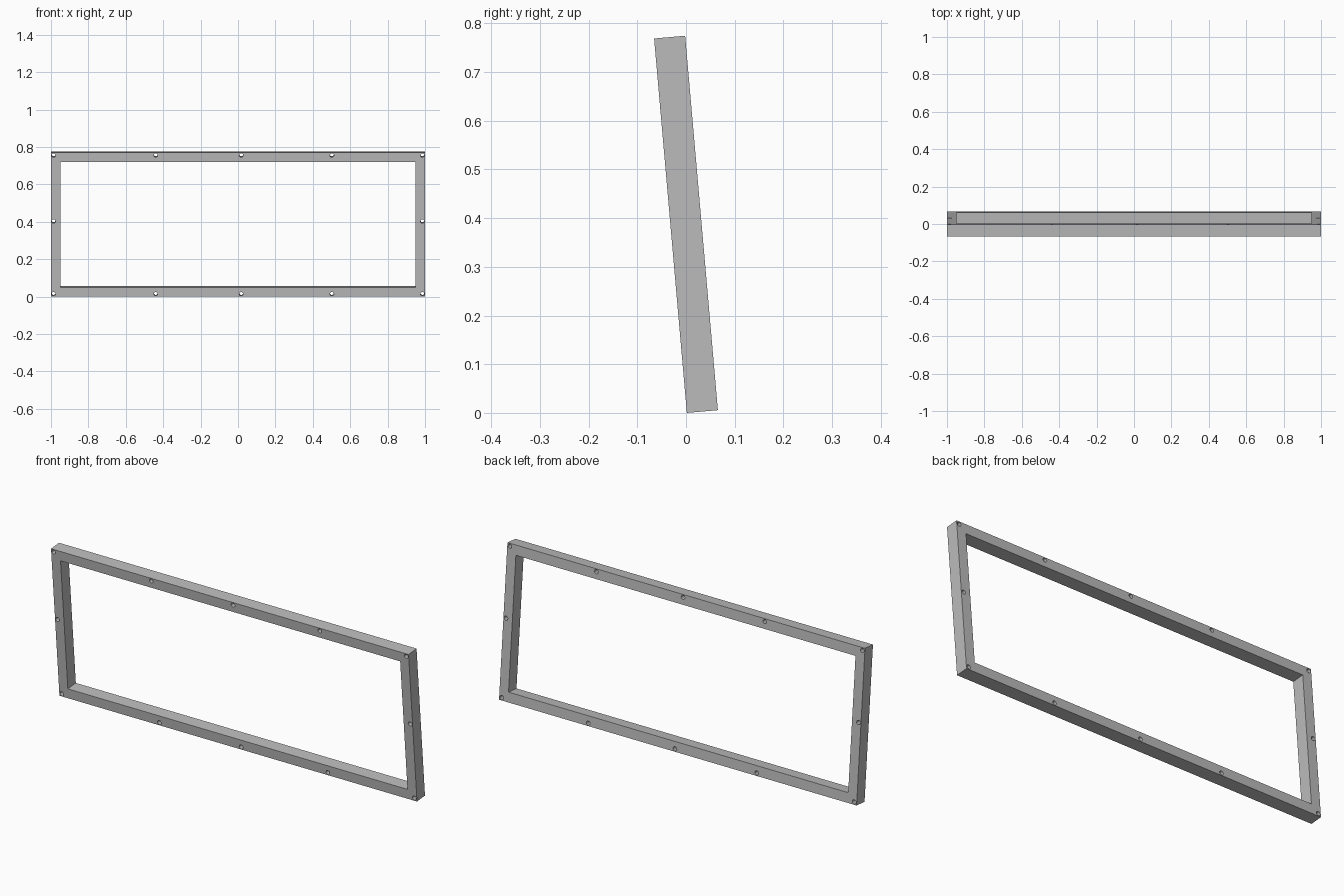
import bpy
from math import radians, sin, cos, pi

cube = bpy.data.objects.get("Cube")
if cube:
    bpy.data.objects.remove(cube, do_unlink=True)

WIDTH, HEIGHT, DEPTH = 2.0, 0.772, 0.064
RAIL = 0.05           # width of every rail
LEAN = radians(5)     # the frame leans forward
HOLE_R, MARGIN = 0.0105, 0.014

# Material
grey = bpy.data.materials.new("plain grey")
grey.use_nodes = True
colour = (0.5, 0.5, 0.5, 1)
grey.diffuse_color = colour
grey.node_tree.nodes["Principled BSDF"].inputs["Base Color"].default_value = colour

# Flat outline, extruded to the depth of the frame
curve = bpy.data.curves.new("frame", "CURVE")
curve.dimensions = "2D"
curve.fill_mode = "BOTH"
curve.extrude = DEPTH / 2


def loop(points):
    spline = curve.splines.new("POLY")
    spline.points.add(len(points) - 1)
    for p, (x, y) in zip(spline.points, points):
        p.co = (x, y, 0, 1)
    spline.use_cyclic_u = True


def rectangle(w, h):
    loop([(-w / 2, -h / 2), (w / 2, -h / 2), (w / 2, h / 2), (-w / 2, h / 2)])


def hole(x, y, sides=20):
    turns = [2 * pi * i / sides for i in range(sides)]
    loop([(x + HOLE_R * cos(t), y + HOLE_R * sin(t)) for t in turns])


rectangle(WIDTH, HEIGHT)
rectangle(WIDTH - 2 * RAIL, HEIGHT - 2 * RAIL)

# Screw holes along the top and bottom rails, and halfway up the sides
edge_x, edge_y = WIDTH / 2 - MARGIN, HEIGHT / 2 - MARGIN
for x in (-edge_x, -0.44, 0.017, 0.502, edge_x):
    for y in (-edge_y, edge_y):
        hole(x, y)
for x in (-edge_x, edge_x):
    hole(x, 0.018)

# Stand the frame up, leaning, on the ground
frame = bpy.data.objects.new("frame", curve)
bpy.context.collection.objects.link(frame)
frame.rotation_euler.x = radians(90) + LEAN
frame.location.z = (HEIGHT * cos(LEAN) + DEPTH * sin(LEAN)) / 2

bpy.ops.object.select_all(action="DESELECT")
frame.select_set(True)
bpy.context.view_layer.objects.active = frame
bpy.ops.object.convert(target="MESH")
frame = bpy.context.view_layer.objects.active
frame.data.materials.clear()
frame.data.materials.append(grey)
bpy.ops.object.transform_apply(location=True, rotation=True, scale=True)
bpy.ops.object.shade_smooth_by_angle(angle=radians(30))
